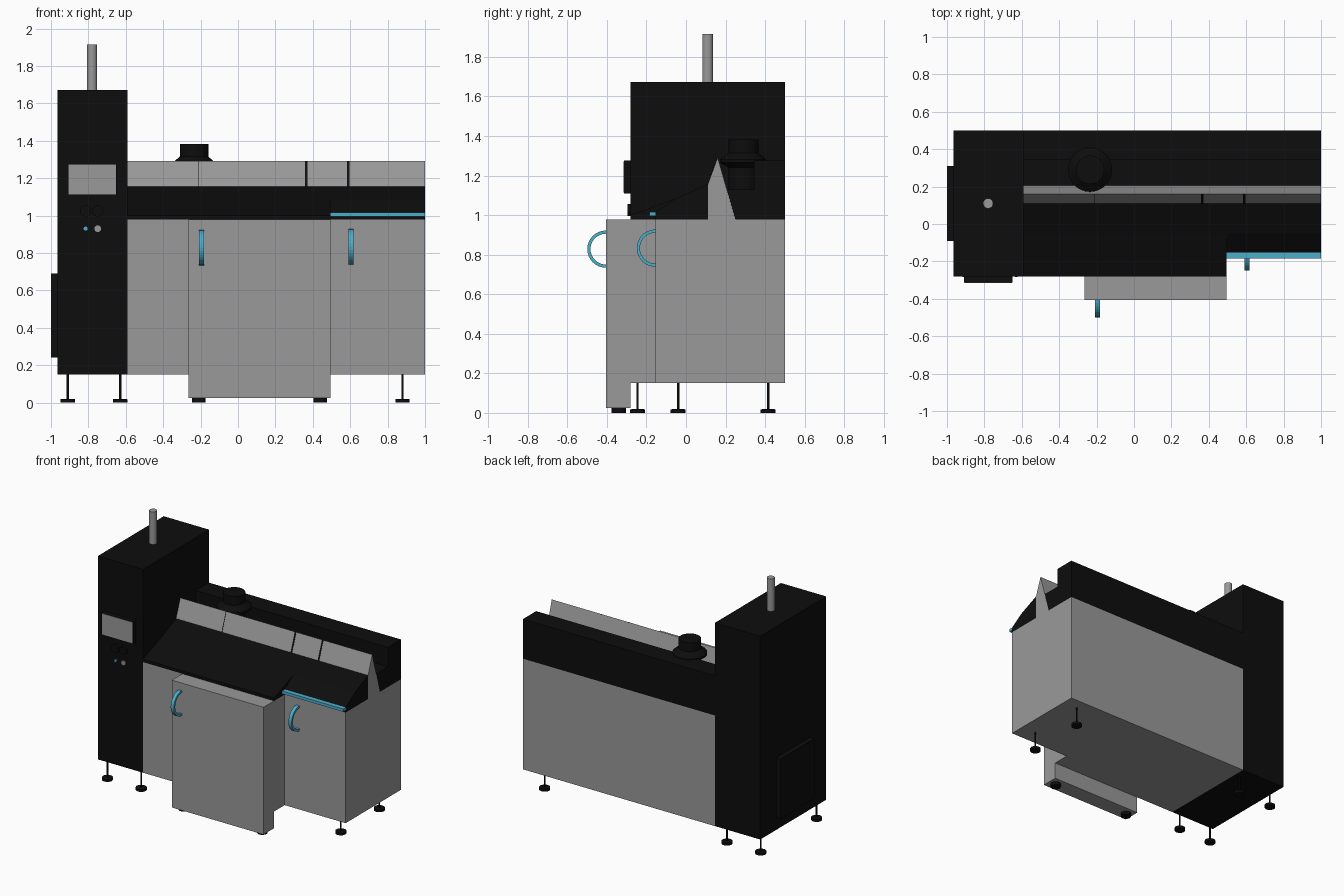
import bpy, bmesh, math
from mathutils import Vector

cube = bpy.data.objects.get("Cube")
if cube:
    bpy.data.objects.remove(cube, do_unlink=True)


def material(name, rgb):
    m = bpy.data.materials.new(name)
    m.use_nodes = True
    m.diffuse_color = (*rgb, 1)
    m.node_tree.nodes["Principled BSDF"].inputs["Base Color"].default_value = (*rgb, 1)
    return m


BLACK = material("matte black", (0.004, 0.004, 0.004))
GREY = material("panel grey", (0.32, 0.32, 0.32))
BLUE = material("accent blue", (0.07, 0.42, 0.6))


def finish(name, bm, mat, smooth=False):
    bmesh.ops.recalc_face_normals(bm, faces=bm.faces)
    mesh = bpy.data.meshes.new(name)
    bm.to_mesh(mesh)
    bm.free()
    mesh.materials.append(mat)
    ob = bpy.data.objects.new(name, mesh)
    bpy.context.collection.objects.link(ob)
    if smooth:
        bpy.ops.object.select_all(action='DESELECT')
        ob.select_set(True)
        bpy.context.view_layer.objects.active = ob
        bpy.ops.object.shade_smooth_by_angle(angle=math.radians(35))
    return ob


def prism(name, points, depth, mat):
    """Extrude a closed outline of 3D points along a vector."""
    bm = bmesh.new()
    face = bm.faces.new([bm.verts.new(p) for p in points])
    new = bmesh.ops.extrude_face_region(bm, geom=[face])["geom"]
    verts = [g for g in new if isinstance(g, bmesh.types.BMVert)]
    bmesh.ops.translate(bm, verts=verts, vec=Vector(depth))
    return finish(name, bm, mat)


def side_prism(name, x0, x1, profile, mat):
    """Sweep a (y, z) profile from x0 to x1."""
    return prism(name, [(x0, y, z) for y, z in profile], (x1 - x0, 0, 0), mat)


def box(name, x, y, z, mat):
    profile = [(y[0], z[0]), (y[1], z[0]), (y[1], z[1]), (y[0], z[1])]
    return side_prism(name, x[0], x[1], profile, mat)


def turned(name, centre, rings, mat, forward=False, sides=32):
    """Stack of (radius, offset) rings along z, or along -y if forward."""
    bm = bmesh.new()
    loops = []
    for r, h in rings:
        loop = []
        for i in range(sides):
            a = math.tau * i / sides
            u, v = r * math.cos(a), r * math.sin(a)
            p = Vector((u, -h, v) if forward else (u, v, h))
            loop.append(bm.verts.new(p + Vector(centre)))
        loops.append(loop)
    for a, b in zip(loops, loops[1:]):
        for i in range(sides):
            j = (i + 1) % sides
            bm.faces.new((a[i], a[j], b[j], b[i]))
    bm.faces.new(loops[0])
    bm.faces.new(loops[-1])
    return finish(name, bm, mat, smooth=True)


# Control tower with side panel and exhaust pipe
FRONT, BACK, BASE, DECK = -0.28, 0.5, 0.15, 0.978
box("control_tower", (-0.965, -0.59), (FRONT, BACK), (BASE, 1.672), BLACK)
box("tower_side_panel", (-1.0, -0.965), (-0.09, 0.31), (0.24, 0.69), BLACK)
turned("exhaust_pipe", (-0.78, 0.11, 0), [(0.027, 1.67), (0.027, 1.915)], GREY)

# Screen and controls
box("screen_housing", (-0.91, -0.65), (-0.313, FRONT), (1.11, 1.275), BLACK)
box("screen", (-0.907, -0.653), (-0.316, -0.313), (1.113, 1.272), GREY)
for label, x, z, r, d, mat in [
        ("left_knob", -0.815, 1.025, 0.03, 0.016, BLACK),
        ("right_knob", -0.75, 1.025, 0.03, 0.016, BLACK),
        ("blue_button", -0.815, 0.93, 0.011, 0.008, BLUE),
        ("grey_button", -0.75, 0.93, 0.018, 0.008, GREY)]:
    turned(label, (x, FRONT, z), [(r, 0), (r, d)], mat, forward=True, sides=20)

# Main cabinet, stepped back on its left, and the projecting door
STEP, STEP_Y = 0.495, -0.155
plan = [(-0.59, FRONT), (STEP, FRONT), (STEP, STEP_Y), (1, STEP_Y), (1, BACK), (-0.59, BACK)]
prism("main_cabinet", [(x, y, BASE) for x, y in plan], (0, 0, DECK - BASE), GREY)
box("front_door", (-0.265, STEP), (-0.405, FRONT), (0.025, DECK), GREY)

# Sloping hoods, ridge and rear housing
for label, x0, x1, y, z in [("wide_hood", -0.59, STEP, FRONT, 1.0),
                            ("narrow_hood", STEP, 1.0, STEP_Y, 1.015)]:
    side_prism(label, x0, x1, [(y, DECK), (0.11, DECK), (0.11, 1.155),
                               (-0.05, 1.085), (y, z)], BLACK)
side_prism("ridge", -0.59, 1.0, [(0.11, DECK), (0.25, DECK), (0.16, 1.292),
                                 (0.11, 1.155)], GREY)
side_prism("rear_housing", -0.59, 1.0,
           [(0.25, DECK), (BACK, DECK), (BACK, 1.275), (0.345, 1.275),
            (0.345, 1.13), (0.207, 1.13)], BLACK)

# Dark seams on the ridge front
for i, (x, w) in enumerate([(-0.21, 0.004), (0.365, 0.012), (0.59, 0.012)]):
    side_prism(f"ridge_seam_{i + 1}", x - w / 2, x + w / 2,
               [(0.108, 1.155), (0.111, 1.155), (0.161, 1.292), (0.158, 1.292)], BLACK)

# Extractor cap
turned("extractor_cap", (-0.235, 0.29, 0),
       [(0.075, 1.13), (0.075, 1.24), (0.118, 1.265), (0.118, 1.28),
        (0.076, 1.315), (0.076, 1.382)], BLACK)

# Blue rail and curved handles
box("blue_rail", (STEP, 1.0), (-0.185, -0.148), (0.995, 1.016), BLUE)


def handle(name, x, y, z, outer=0.094, inner=0.078, width=0.026, steps=16):
    arc = [(r, math.pi * i / steps) for r, order in
           ((outer, range(steps + 1)), (inner, range(steps, -1, -1))) for i in order]
    side_prism(name, x - width / 2, x + width / 2,
               [(y - r * math.sin(a), z + r * math.cos(a)) for r, a in arc], BLUE)


handle("door_handle", -0.195, -0.405, 0.828)
handle("cabinet_handle", 0.605, STEP_Y, 0.833)

# Levelling feet
feet = [(-0.91, -0.245), (-0.63, -0.245), (-0.91, 0.415), (-0.63, 0.415),
        (0.88, -0.04), (0.88, 0.415)]
for i, (x, y) in enumerate(feet):
    turned(f"levelling_foot_{i + 1}", (x, y, 0),
           [(0.038, 0), (0.038, 0.018), (0.006, 0.02), (0.006, BASE)], BLACK, sides=24)
for i, x in enumerate((-0.21, 0.44)):
    turned(f"door_foot_{i + 1}", (x, -0.34, 0), [(0.036, 0), (0.036, 0.026)], BLACK, sides=24)
